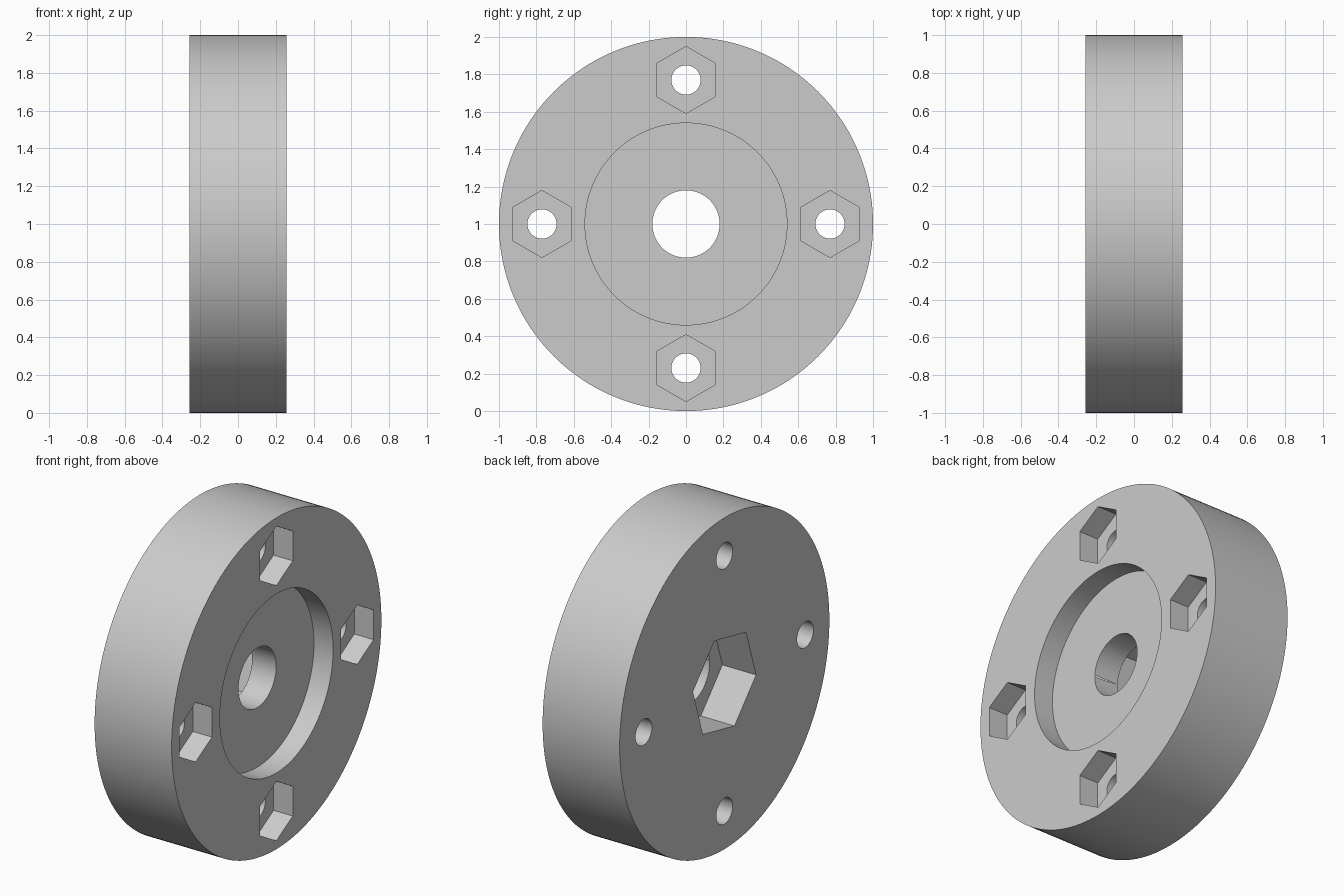
import bpy, bmesh
from math import radians, cos, sin, pi

cube = bpy.data.objects.get("Cube")
if cube:
    bpy.data.objects.remove(cube)

HALF = 0.257          # half the disc thickness
BOLT_CIRCLE = 0.77
POCKET = 0.128        # depth of the recess and nut pockets
SOCKET = 0.225        # depth of the central hex socket
CLEAR = 0.1           # overshoot of the cutters

grey = bpy.data.materials.new("plain grey")
grey.use_nodes = True
colour = (0.6, 0.6, 0.6, 1)
grey.diffuse_color = colour
grey.node_tree.nodes["Principled BSDF"].inputs["Base Color"].default_value = colour


def prism(name, radius, x0, x1, sides=96, y=0, z=0, turn=0):
    """Prism along x, from x0 to x1, centred on y and z."""
    bm = bmesh.new()
    angles = [radians(turn) + 2 * pi * i / sides for i in range(sides)]
    ring = [bm.verts.new((x0, y + radius * cos(a), z + radius * sin(a))) for a in angles]
    face = bm.faces.new(ring)
    top = bmesh.ops.extrude_face_region(bm, geom=[face])["geom"]
    bmesh.ops.translate(bm, vec=(x1 - x0, 0, 0),
                        verts=[v for v in top if isinstance(v, bmesh.types.BMVert)])
    bmesh.ops.recalc_face_normals(bm, faces=bm.faces)
    mesh = bpy.data.meshes.new(name)
    bm.to_mesh(mesh)
    bm.free()
    mesh.materials.append(grey)
    obj = bpy.data.objects.new(name, mesh)
    obj.location.z = 1
    bpy.context.collection.objects.link(obj)
    return obj


# Disc body
disc = prism("hub_disc", 1, -HALF, HALF, sides=160)

# Round recess, central bore and hex socket
out = HALF + CLEAR
cutters = [
    prism("recess_cutter", 0.54, HALF - POCKET, out, sides=128),
    prism("bore_cutter", 0.18, -out, out),
    prism("socket_cutter", 0.308, -out, -HALF + SOCKET, sides=6, turn=12),
]

# Four bolt holes, each with a hex nut pocket
for i in range(4):
    y, z = BOLT_CIRCLE * cos(i * pi / 2), BOLT_CIRCLE * sin(i * pi / 2)
    cutters.append(prism("bolt_hole_cutter", 0.078, -out, out, 64, y, z))
    cutters.append(prism("nut_pocket_cutter", 0.179, HALF - POCKET, out, 6, y, z, 30))

# Cut the disc, then drop the cutters
bpy.context.view_layer.objects.active = disc
for cutter in cutters:
    mod = disc.modifiers.new(cutter.name, "BOOLEAN")
    mod.operation = "DIFFERENCE"
    mod.solver = "EXACT"
    mod.object = cutter
    bpy.context.view_layer.update()
    bpy.ops.object.modifier_apply(modifier=mod.name)
    bpy.data.objects.remove(cutter)

# Smooth round walls, sharp rims
for obj in bpy.context.selected_objects:
    obj.select_set(False)
disc.select_set(True)
bpy.ops.object.shade_smooth_by_angle(angle=radians(30))
